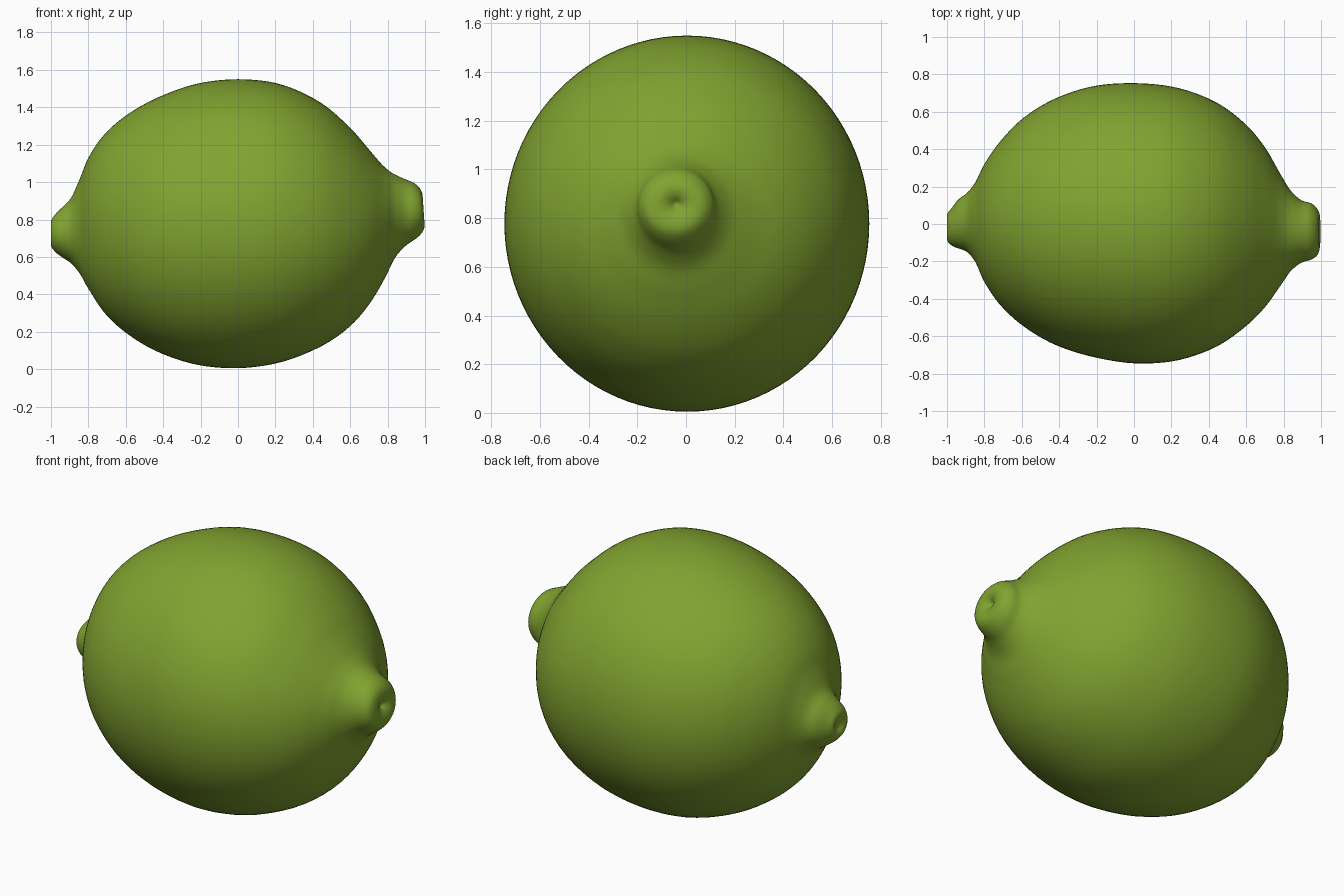
import bpy, bmesh, math

if "Cube" in bpy.data.objects:
    bpy.data.objects.remove(bpy.data.objects["Cube"])

# Cross-sections along the fruit: x, top z, bottom z, back y, front y
SECTIONS = [
    (-0.985, 0.74, 0.70, 0.01, -0.03),
    (-1.0, 0.79, 0.66, 0.05, -0.085),
    (-0.975, 0.83, 0.625, 0.085, -0.115),
    (-0.94, 0.865, 0.598, 0.13, -0.13),
    (-0.90, 0.905, 0.572, 0.16, -0.145),
    (-0.86, 0.985, 0.53, 0.205, -0.185),
    (-0.80, 1.13, 0.43, 0.32, -0.31),
    (-0.70, 1.27, 0.285, 0.46, -0.45),
    (-0.60, 1.355, 0.195, 0.56, -0.54),
    (-0.40, 1.465, 0.08, 0.68, -0.655),
    (-0.20, 1.53, 0.02, 0.74, -0.715),
    (0.0, 1.55, 0.005, 0.753, -0.745),
    (0.20, 1.53, 0.03, 0.735, -0.735),
    (0.40, 1.45, 0.10, 0.67, -0.675),
    (0.60, 1.29, 0.23, 0.53, -0.545),
    (0.70, 1.175, 0.345, 0.41, -0.445),
    (0.79, 1.075, 0.495, 0.255, -0.32),
    (0.85, 1.035, 0.61, 0.165, -0.24),
    (0.90, 1.015, 0.665, 0.125, -0.205),
    (0.95, 0.995, 0.70, 0.11, -0.19),
    (0.98, 0.97, 0.73, 0.085, -0.17),
    (0.995, 0.935, 0.765, 0.05, -0.13),
    (0.985, 0.89, 0.82, 0.0, -0.08),
    (0.965, 0.865, 0.845, -0.03, -0.05),
]
STEPS, SIDES = 5, 96


def smooth_sections(rows):
    """Cubic interpolation by chord length, so the unequal spacing stays smooth."""
    t = [0.0]
    for a, b in zip(rows, rows[1:]):
        t.append(t[-1] + math.dist(a, b))
    n = len(rows)

    def slope(i, k):
        lo, hi = max(i - 1, 0), min(i + 1, n - 1)
        if 0 < i < n - 1:
            h0, h1 = t[i] - t[lo], t[hi] - t[i]
            d0, d1 = (rows[i][k] - rows[lo][k]) / h0, (rows[hi][k] - rows[i][k]) / h1
            return (d0 * h1 + d1 * h0) / (h0 + h1)
        return (rows[hi][k] - rows[lo][k]) / (t[hi] - t[lo])

    out = []
    for i in range(n - 1):
        h = t[i + 1] - t[i]
        for s in range(STEPS):
            u = s / STEPS
            out.append([
                (2*u**3 - 3*u*u + 1) * rows[i][k] + (u**3 - 2*u*u + u) * h * slope(i, k)
                + (3*u*u - 2*u**3) * rows[i+1][k] + (u**3 - u*u) * h * slope(i + 1, k)
                for k in range(5)])
    out.append(list(rows[-1]))
    return out


# Loft the body with its two nipple-like ends
bm = bmesh.new()
rings = []
for x, top, bottom, back, front in smooth_sections(SECTIONS):
    cy, cz = (back + front) / 2, (top + bottom) / 2
    ry, rz = (back - front) / 2, (top - bottom) / 2
    ring = []
    for j in range(SIDES):
        a = 2 * math.pi * j / SIDES
        z = cz + rz * math.sin(a)
        # stem end is cut at a slight tilt
        tilt = -0.07 * (z - 0.8) * max(0, (x - 0.85) / 0.15)
        ring.append(bm.verts.new((x + tilt, cy + ry * math.cos(a), z)))
    rings.append(ring)
for r0, r1 in zip(rings, rings[1:]):
    for j in range(SIDES):
        k = (j + 1) % SIDES
        bm.faces.new((r0[j], r0[k], r1[k], r1[j]))
bm.faces.new(rings[0])
bm.faces.new(rings[-1])
bmesh.ops.recalc_face_normals(bm, faces=bm.faces)
for f in bm.faces:
    f.smooth = True

mesh = bpy.data.meshes.new("lime_fruit")
bm.to_mesh(mesh)
bm.free()
fruit = bpy.data.objects.new("lime_fruit", mesh)
bpy.context.collection.objects.link(fruit)

# Green peel
peel = bpy.data.materials.new("green_peel")
peel.diffuse_color = (0.22, 0.37, 0.03, 1)
peel.use_nodes = True
peel.node_tree.nodes["Principled BSDF"].inputs["Base Color"].default_value = peel.diffuse_color
mesh.materials.append(peel)
